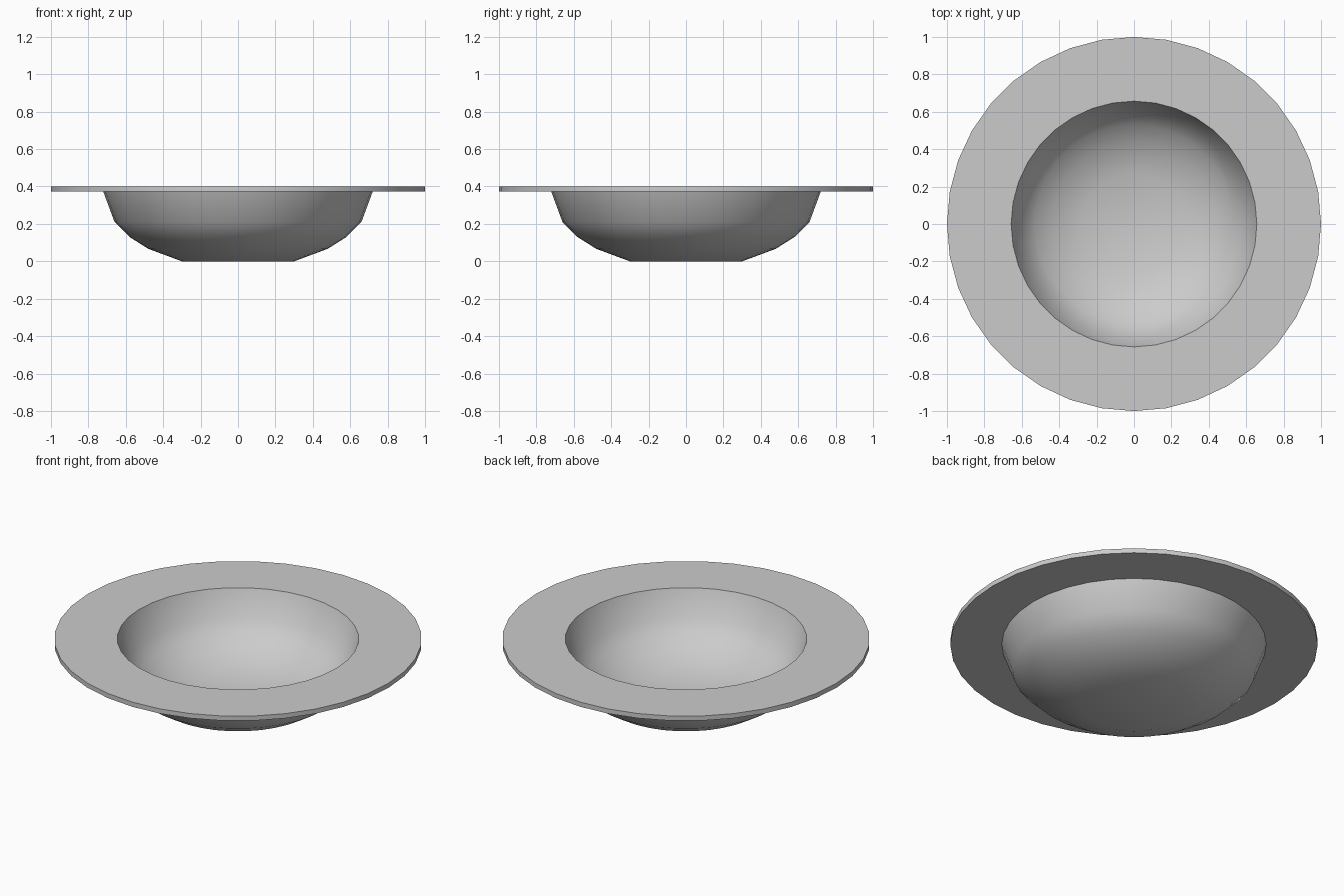
import bpy
import bmesh
import math
from mathutils import Vector

cube = bpy.data.objects.get("Cube")
if cube:
    bpy.data.objects.remove(cube, do_unlink=True)

SEGMENTS = 36

# One plain grey for the whole bowl
grey = bpy.data.materials.new("plain grey")
grey.use_nodes = True
colour = (0.6, 0.6, 0.6, 1.0)
grey.diffuse_color = colour
grey.node_tree.nodes["Principled BSDF"].inputs["Base Color"].default_value = colour

# Cross-section (radius, height): underside, rim, then the hollow
outside = [(0.30, 0.0), (0.48, 0.067), (0.58, 0.13), (0.66, 0.21), (0.72, 0.372)]
rim = [(1.0, 0.372), (1.0, 0.40)]
hollow = [(0.657, 0.40), (0.60, 0.24), (0.53, 0.17), (0.44, 0.11), (0.27, 0.045)]


def lathe(name, profile, segments):
    """Spin an open profile around z and cap both ends."""
    bm = bmesh.new()
    rings = []
    for r, z in profile:
        angles = [2 * math.pi * i / segments for i in range(segments)]
        rings.append([bm.verts.new(Vector((r * math.cos(a), r * math.sin(a), z)))
                      for a in angles])
    for low, high in zip(rings, rings[1:]):
        for i in range(segments):
            j = (i + 1) % segments
            bm.faces.new((low[i], low[j], high[j], high[i]))
    bm.faces.new(rings[0][::-1])
    bm.faces.new(rings[-1])
    bmesh.ops.recalc_face_normals(bm, faces=bm.faces)
    mesh = bpy.data.meshes.new(name)
    bm.to_mesh(mesh)
    bm.free()
    obj = bpy.data.objects.new(name, mesh)
    bpy.context.collection.objects.link(obj)
    return obj


# Wide-rimmed bowl, smooth curves with crisp rim edges
bowl = lathe("wide_rimmed_bowl", outside + rim + hollow, SEGMENTS)
bowl.data.materials.append(grey)
bpy.ops.object.select_all(action='DESELECT')
bowl.select_set(True)
bpy.context.view_layer.objects.active = bowl
bpy.ops.object.shade_smooth_by_angle(angle=math.radians(30))
